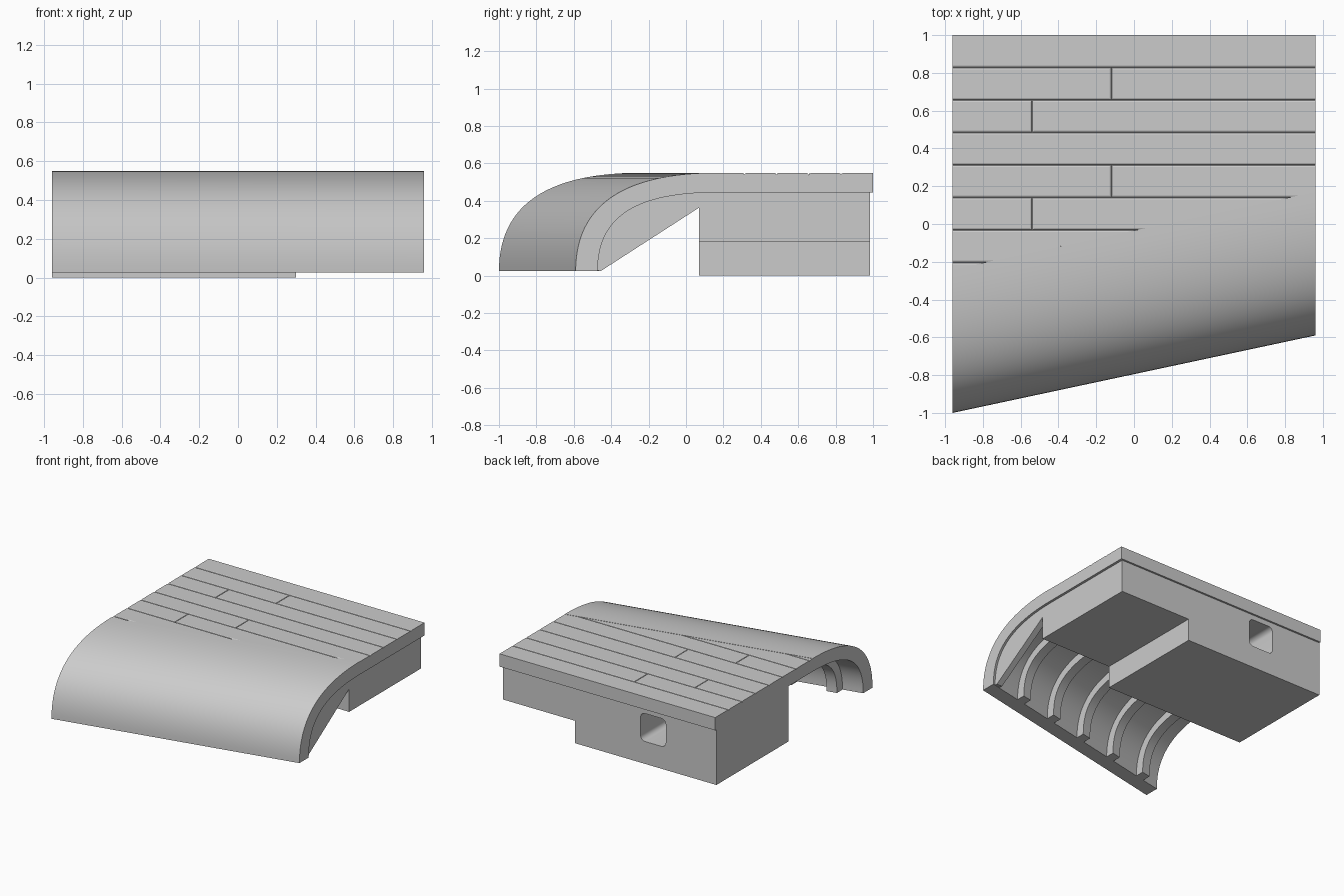
import bpy, bmesh
from mathutils import Vector
from mathutils.geometry import interpolate_bezier

if "Cube" in bpy.data.objects:
    bpy.data.objects.remove(bpy.data.objects["Cube"])

HALF = 0.96             # half width
SLOPE = 0.2135          # slant of the rounded front across the width
FRONT = -0.795          # front edge at the centre line
DEPTH = 0.76            # depth of the rounded front
TOP, UNDER = 0.55, 0.445

grey = bpy.data.materials.new("plain grey")
grey.use_nodes = True
grey.diffuse_color = (0.6, 0.6, 0.6, 1)
grey.node_tree.nodes["Principled BSDF"].inputs["Base Color"].default_value = (0.6, 0.6, 0.6, 1)


def finish(name, bm, smooth=False):
    bmesh.ops.recalc_face_normals(bm, faces=bm.faces)
    mesh = bpy.data.meshes.new(name)
    bm.to_mesh(mesh)
    bm.free()
    mesh.materials.append(grey)
    obj = bpy.data.objects.new(name, mesh)
    bpy.context.collection.objects.link(obj)
    if smooth:
        bpy.ops.object.select_all(action='DESELECT')
        obj.select_set(True)
        bpy.context.view_layer.objects.active = obj
        bpy.ops.object.shade_smooth_by_angle(angle=0.5)
    return obj


def prism(start, end):
    """Solid between two matching outlines."""
    bm = bmesh.new()
    a = [bm.verts.new(p) for p in start]
    b = [bm.verts.new(p) for p in end]
    bm.faces.new(a)
    bm.faces.new(b[::-1])
    for i in range(len(a)):
        j = (i + 1) % len(a)
        bm.faces.new((a[i], b[i], b[j], a[j]))
    return bm


def slanted(name, outline, x0, x1):
    """Sweep a side outline along the slanted front."""
    ends = [[(x, FRONT + SLOPE * x + d, z) for d, z in outline] for x in (x0, x1)]
    return finish(name, prism(*ends), smooth=True)


def box(x0, x1, y0, y1, z0, z1):
    return prism([(x0, y0, z0), (x1, y0, z0), (x1, y1, z0), (x0, y1, z0)],
                 [(x0, y0, z1), (x1, y0, z1), (x1, y1, z1), (x0, y1, z1)])


def arc(*points):
    return [(p.x, p.y) for p in interpolate_bezier(*[Vector(p) for p in points], 28)]


def cut_slant(bm):
    """Trim away everything in front of the seam."""
    bmesh.ops.bisect_plane(bm, geom=bm.verts[:] + bm.edges[:] + bm.faces[:],
                           plane_co=(0, FRONT + DEPTH, 0), plane_no=(SLOPE, -1, 0),
                           clear_outer=True)
    bmesh.ops.holes_fill(bm, edges=[e for e in bm.edges if e.is_boundary])
    return bm


# Rounded front shell
outer = arc((0, 0.025), (0, 0.35), (0.22, TOP), (DEPTH, TOP))
inner = arc((0.118, 0.025), (0.118, 0.28), (0.27, UNDER), (DEPTH, UNDER))
slanted("rounded_front", outer + inner[::-1], -HALF, HALF)

# Curved ribs under the shell
rib_in = arc((0.19, 0.025), (0.19, 0.25), (0.3, 0.38), (DEPTH, 0.38))
rib_back = [(d + 0.012, z) for d, z in inner]
rib_back[0] = (0.11, 0.025)
rib_outline = [(d - 0.02, z + 0.005) for d, z in inner[1:]]
rib_outline = [(0.11, 0.025)] + rib_outline + [(1.05, 0.45), (1.05, 0.38)] + rib_in[::-1]
for i in range(5):
    x = -0.76 + 0.349 * i
    slanted(f"rib_{i + 1}", rib_outline, x - 0.04, x + 0.04)

# Side brace between the shell and the base
brace_top = [(FRONT + SLOPE * 0.94 + d - 0.005, z + 0.003) for d, z in inner if d < 0.66]
brace = brace_top + [(0.08, UNDER), (0.08, 0.37), (-0.455, 0.025)]
finish("side_brace", prism([(0.89, y, z) for y, z in brace],
                           [(0.94, y, z) for y, z in brace]))

# Deck slab
finish("deck_slab", cut_slant(box(-HALF, HALF, -0.4, 1, UNDER, 0.535)))

# Floor boards, with joints in some rows
WIDTH = 0.172
joints = [None, -0.12, -0.54, None, -0.12, -0.54, None, None]
for row, joint in enumerate(joints):
    back = 1 - row * WIDTH
    stops = [-HALF, HALF] if joint is None else [-HALF, joint, HALF]
    for n, (x0, x1) in enumerate(zip(stops, stops[1:])):
        bm = box(x0, x1, back - WIDTH, back, 0.52, TOP - 0.002)
        rims = []
        for e in bm.edges:
            mid = (e.verts[0].co + e.verts[1].co) / 2
            if min(v.co.z for v in e.verts) > 0.54 and abs(mid.x) < 0.95 and mid.y < 0.99:
                rims.append(e)
        bmesh.ops.bevel(bm, geom=rims, offset=0.01, segments=2, profile=0.5, affect='EDGES')
        cut_slant(bm)
        if bm.faces:
            finish(f"board_{row + 1}_{n + 1}", bm)
        else:
            bm.free()

# Stepped base
steps = [(-HALF, 0), (0.3, 0), (0.3, 0.18), (0.94, 0.18), (0.94, 0.45), (-HALF, 0.45)]
base = finish("stepped_base", prism([(x, 0.07, z) for x, z in steps],
                                    [(x, 0.985, z) for x, z in steps]))

# Rounded opening in the back of the base
bm = box(-0.51, -0.285, 0.55, 1.1, 0.18, 0.405)
uprights = [e for e in bm.edges if abs(e.verts[0].co.y - e.verts[1].co.y) > 0.1]
bmesh.ops.bevel(bm, geom=uprights, offset=0.04, segments=6, profile=0.5, affect='EDGES')
cutter = finish("opening_cutter", bm)
cutter.hide_render = True
mod = base.modifiers.new("opening", 'BOOLEAN')
mod.operation = 'DIFFERENCE'
mod.solver = 'EXACT'
mod.object = cutter
bpy.ops.object.select_all(action='DESELECT')
base.select_set(True)
bpy.context.view_layer.objects.active = base
bpy.ops.object.modifier_apply(modifier=mod.name)
bpy.data.objects.remove(cutter)
bpy.ops.object.shade_smooth_by_angle(angle=0.5)
